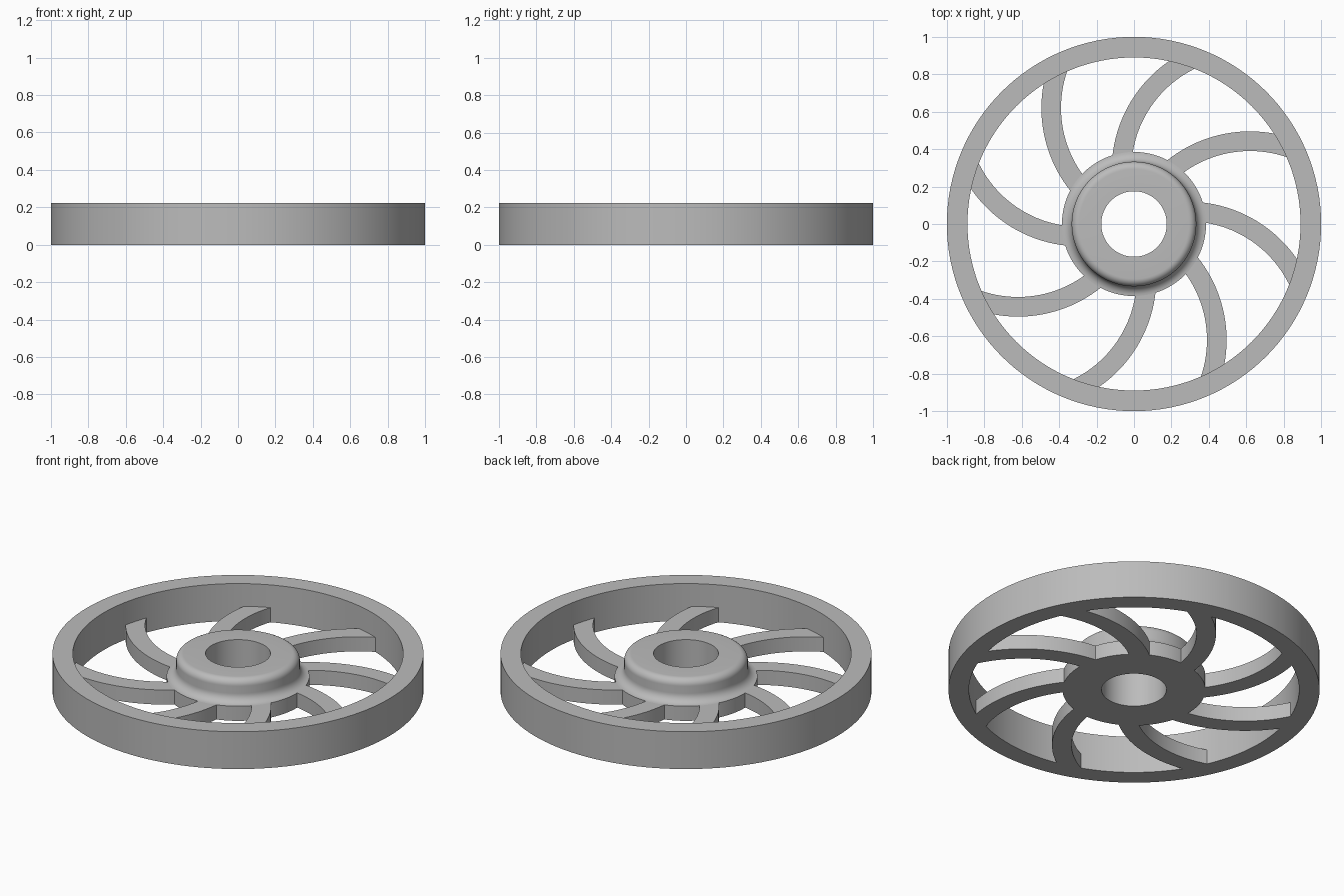
import bpy
import bmesh
from math import sin, cos, acos, atan2, hypot, pi, radians

cube = bpy.data.objects.get("Cube")
if cube:
    bpy.data.objects.remove(cube)

HEIGHT = 0.222
SPOKE_HEIGHT = 0.087
RIM_INNER, HUB_OUTER, HUB_COLUMN, BORE = 0.89, 0.385, 0.333, 0.175
SPOKES = 8
SEGMENTS = 128

grey = bpy.data.materials.new("plain grey")
grey.use_nodes = True
grey.diffuse_color = (0.5, 0.5, 0.5, 1)
grey.node_tree.nodes["Principled BSDF"].inputs["Base Color"].default_value = (0.5, 0.5, 0.5, 1)


def finish(name, bm):
    bmesh.ops.recalc_face_normals(bm, faces=bm.faces)
    mesh = bpy.data.meshes.new(name)
    bm.to_mesh(mesh)
    bm.free()
    mesh.materials.append(grey)
    obj = bpy.data.objects.new(name, mesh)
    bpy.context.collection.objects.link(obj)
    bpy.ops.object.select_all(action="DESELECT")
    obj.select_set(True)
    bpy.context.view_layer.objects.active = obj
    bpy.ops.object.shade_smooth_by_angle(angle=radians(30))
    return obj


def lathe(name, profile):
    """Revolve a closed (radius, z) profile around the z axis."""
    bm = bmesh.new()
    rings = [[bm.verts.new((r * cos(a), r * sin(a), z)) for r, z in profile]
             for a in (2 * pi * i / SEGMENTS for i in range(SEGMENTS))]
    n = len(profile)
    for i, ring in enumerate(rings):
        following = rings[(i + 1) % SEGMENTS]
        for j in range(n):
            k = (j + 1) % n
            bm.faces.new((ring[j], following[j], following[k], ring[k]))
    return finish(name, bm)


def arc(cx, cz, radius, start, end, steps=8):
    angles = [radians(start + (end - start) * i / steps) for i in range(steps + 1)]
    return [(cx + radius * cos(a), cz + radius * sin(a)) for a in angles]


# Rim
lathe("rim", [(RIM_INNER, 0), (1, 0), (1, HEIGHT), (RIM_INNER, HEIGHT)])

# Hub: flange, concave fillet, rounded column and through bore
fillet = HUB_OUTER - HUB_COLUMN
rounding = 0.04
lathe("hub", [(BORE, 0), (HUB_OUTER, 0)]
      + arc(HUB_OUTER, SPOKE_HEIGHT + fillet, fillet, 270, 180)
      + arc(HUB_COLUMN - rounding, HEIGHT - rounding, rounding, 0, 90)
      + [(BORE, HEIGHT)])

# Curved spokes: concentric arcs trimmed to the hub and rim circles
CX, CY = 0.62, -0.215
DIST, PHI = hypot(CX, CY), atan2(CY, CX)


def spoke_edge(radius, turn, steps=20):
    def angle_at(rho):
        return PHI + acos((rho**2 - DIST**2 - radius**2) / (2 * DIST * radius))
    start, end = angle_at(HUB_OUTER - 0.004), angle_at(RIM_INNER + 0.004)
    points = []
    for i in range(steps + 1):
        a = start + (end - start) * i / steps
        x, y = CX + radius * cos(a), CY + radius * sin(a)
        points.append((x * cos(turn) - y * sin(turn), x * sin(turn) + y * cos(turn)))
    return points


for s in range(SPOKES):
    turn = 2 * pi * s / SPOKES
    bm = bmesh.new()
    sections = []
    for (ax, ay), (bx, by) in zip(spoke_edge(0.605, turn), spoke_edge(0.71, turn)):
        sections.append([bm.verts.new(p) for p in (
            (ax, ay, 0), (bx, by, 0), (bx, by, SPOKE_HEIGHT), (ax, ay, SPOKE_HEIGHT))])
    for a, b in zip(sections, sections[1:]):
        for j in range(4):
            k = (j + 1) % 4
            bm.faces.new((a[j], b[j], b[k], a[k]))
    bm.faces.new(sections[0])
    bm.faces.new(sections[-1])
    finish(f"spoke_{s + 1}", bm)
